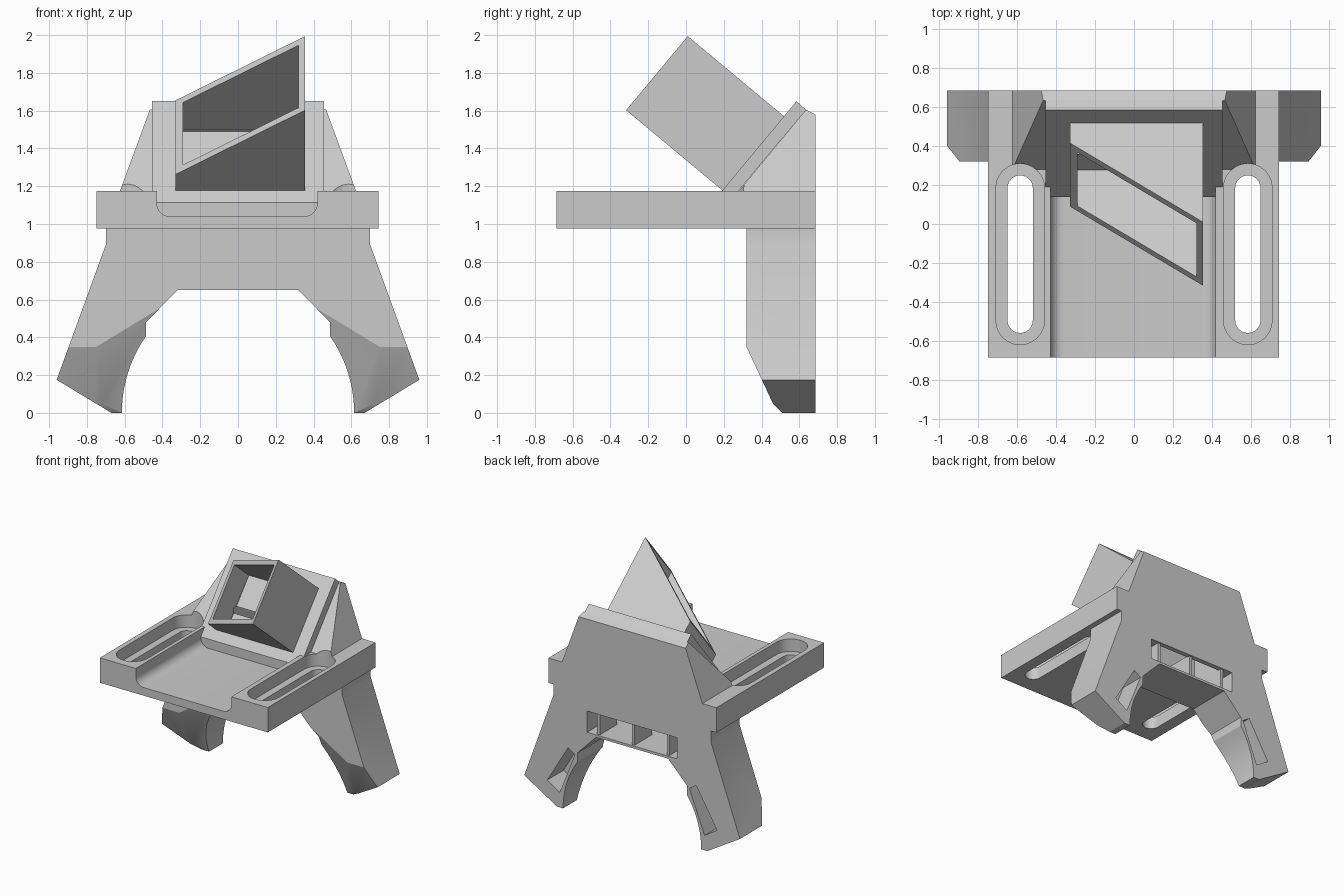
import bpy, bmesh, math
from mathutils import Matrix, Vector

old = bpy.data.objects.get("Cube")
if old:
    bpy.data.objects.remove(old, do_unlink=True)

GREY = (0.6, 0.6, 0.6, 1)
mat = bpy.data.materials.new("plain grey")
mat.use_nodes = True
mat.diffuse_color = GREY
mat.node_tree.nodes["Principled BSDF"].inputs["Base Color"].default_value = GREY

X, Y, Z = Vector((1, 0, 0)), Vector((0, 1, 0)), Vector((0, 0, 1))
UP_SLOPE = Vector((0, 0.64, 0.768)).normalized()
OUT_SLOPE = Vector((0, -0.768, 0.64)).normalized()
SIDE, FRONT, TOP = (Y, Z, X), (X, Z, Y), (X, Y, Z)
TILTED = (X, OUT_SLOPE, UP_SLOPE)


def prism(name, points, lo, hi, axes, origin=(0, 0, 0), planes=()):
    """Extrude a profile given in the first two axes along the third; planes trim it."""
    p, q, r = axes
    bm = bmesh.new()
    verts = [bm.verts.new(Vector(origin) + p * a + q * b + r * lo) for a, b in points]
    face = bm.faces.new(verts)
    new = bmesh.ops.extrude_face_region(bm, geom=[face])["geom"]
    bmesh.ops.translate(bm, vec=r * (hi - lo),
                        verts=[g for g in new if isinstance(g, bmesh.types.BMVert)])
    for co, no in planes:
        cut = bmesh.ops.bisect_plane(bm, geom=bm.verts[:] + bm.edges[:] + bm.faces[:],
                                     plane_co=co, plane_no=no, clear_outer=True)["geom_cut"]
        bmesh.ops.holes_fill(bm, edges=[e for e in cut if isinstance(e, bmesh.types.BMEdge)])
    bmesh.ops.recalc_face_normals(bm, faces=bm.faces[:])
    mesh = bpy.data.meshes.new(name)
    bm.to_mesh(mesh)
    bm.free()
    mesh.materials.append(mat)
    obj = bpy.data.objects.new(name, mesh)
    bpy.context.collection.objects.link(obj)
    return obj


def box(x0, x1, y0, y1):
    return [(x0, y0), (x1, y0), (x1, y1), (x0, y1)]


def arc(cx, cy, radius, start, end, steps=12):
    angles = [math.radians(start + (end - start) * i / steps) for i in range(steps + 1)]
    return [(cx + radius * math.cos(a), cy + radius * math.sin(a)) for a in angles]


def slot(cx, radius):
    return arc(cx, 0.185, radius, 0, 180) + arc(cx, -0.495, radius, 180, 360)


def activate(obj):
    bpy.ops.object.select_all(action='DESELECT')
    obj.select_set(True)
    bpy.context.view_layer.objects.active = obj


def carve(obj, cutters):
    activate(obj)
    for c in cutters:
        mod = obj.modifiers.new("cut", 'BOOLEAN')
        mod.operation, mod.solver, mod.object = 'DIFFERENCE', 'EXACT', c
        bpy.ops.object.modifier_apply(modifier=mod.name)


# Cutters: slots with recesses, rounded channel, air duct and outlets
slots, recesses, leg_outlets = [], [], []
for s in (-1, 1):
    slots.append(prism("slot_cutter", slot(s * 0.585, 0.065), 0.9, 1.3, TOP))
    recesses.append(prism("recess_cutter", slot(s * 0.585, 0.125), 1.075, 1.4, TOP))
    outlet = [(0.51, 0.46), (0.57, 0.5), (0.755, 0.19), (0.645, 0.12)]
    leg_outlets.append(prism("outlet_cutter", [(s * a, b) for a, b in outlet], 0.48, 0.8, FRONT))
channel = prism("channel_cutter", [(0.42, 1.3), (-0.43, 1.3)]
                + arc(-0.36, 1.11, 0.07, 180, 270, 8) + arc(0.35, 1.11, 0.07, 270, 360, 8),
                -0.8, 0.2, FRONT)
TUBE = (0, 0.19, 1.18)
bore = prism("bore_cutter", box(-0.29, 0.32, -0.08, 0.9), 0.04, 0.47, TILTED, TUBE)
chamber = prism("chamber_cutter", box(-0.3, 0.3, 0.36, 0.645), 0.675, 1.3, TOP)
back_outlet = prism("back_outlet_cutter", box(-0.4, 0.4, 0.67, 0.84), 0.365, 0.8, FRONT)
cutters = slots + recesses + leg_outlets + [channel, bore, chamber, back_outlet]

# Mounting plate
plate = prism("mounting_plate", box(-0.75, 0.745, -0.685, 0.685), 0.975, 1.175, TOP)
carve(plate, slots + recesses + [channel, bore, chamber])

# Tapered support behind the sloping flange
taper = [((s * 0.625, 0, 1.175), (s * 0.435, 0, 0.16)) for s in (-1, 1)]
support = prism("duct_support", [(0.28, 1.175), (0.635, 1.605), (0.685, 1.58), (0.685, 1.175)],
                -0.7, 0.7, SIDE, planes=taper)
carve(support, recesses + [bore, chamber])

# Sloping flange
flange = prism("sloping_flange", [(0.14, 1.03), (0.14, 1.115), (0.585, 1.65), (0.635, 1.605),
                                  (0.26, 1.155), (0.26, 1.03)], -0.455, 0.455, SIDE)
carve(flange, [bore, chamber])

# Slant-cut intake tube
tube = prism("intake_tube", [(-0.33, -0.03), (0.355, -0.03), (0.355, 0.66), (-0.33, 0.13)],
             0, 0.51, TILTED, TUBE)
carve(tube, [bore])

# Centre bridge and the two curved legs
bridge = prism("centre_bridge", box(-0.32, 0.32, 0.65, 0.975), 0.32, 0.685, FRONT)
carve(bridge, [chamber, back_outlet])
LEG = [(0.32, 0.975), (0.7, 0.975), (0.7, 0.89), (0.96, 0.175), (0.67, 0)] \
    + arc(-0.095, 0, 0.71, 0, 35, 10) + [(0.487, 0.48), (0.32, 0.65)]
for s, side, outlet in ((1, "left", leg_outlets[1]), (-1, "right", leg_outlets[0])):
    chamfers = [((0, 0.32, 0.35), (0, -1, -0.467)),
                ((s * 0.75, 0.32, 0.35), (-s * 0.267, -1, -0.44)),
                ((0, 0.46, 0.05), (0, -1, -1))]
    leg = prism(side + "_leg", [(s * a, b) for a, b in LEG], 0.32, 0.685, FRONT, planes=chamfers)
    carve(leg, [back_outlet, outlet])
    activate(leg)
    bpy.ops.object.shade_smooth_by_angle(angle=math.radians(20))

# Dividers in the back outlet
for x, name in ((-0.31, "right"), (0, "middle"), (0.31, "left")):
    prism(name + "_divider", box(x - 0.012, x + 0.012, 0.45, 0.67), 0.66, 0.85, TOP)

activate(plate)
bpy.ops.object.shade_smooth_by_angle(angle=math.radians(20))
for c in cutters:
    bpy.data.objects.remove(c, do_unlink=True)
